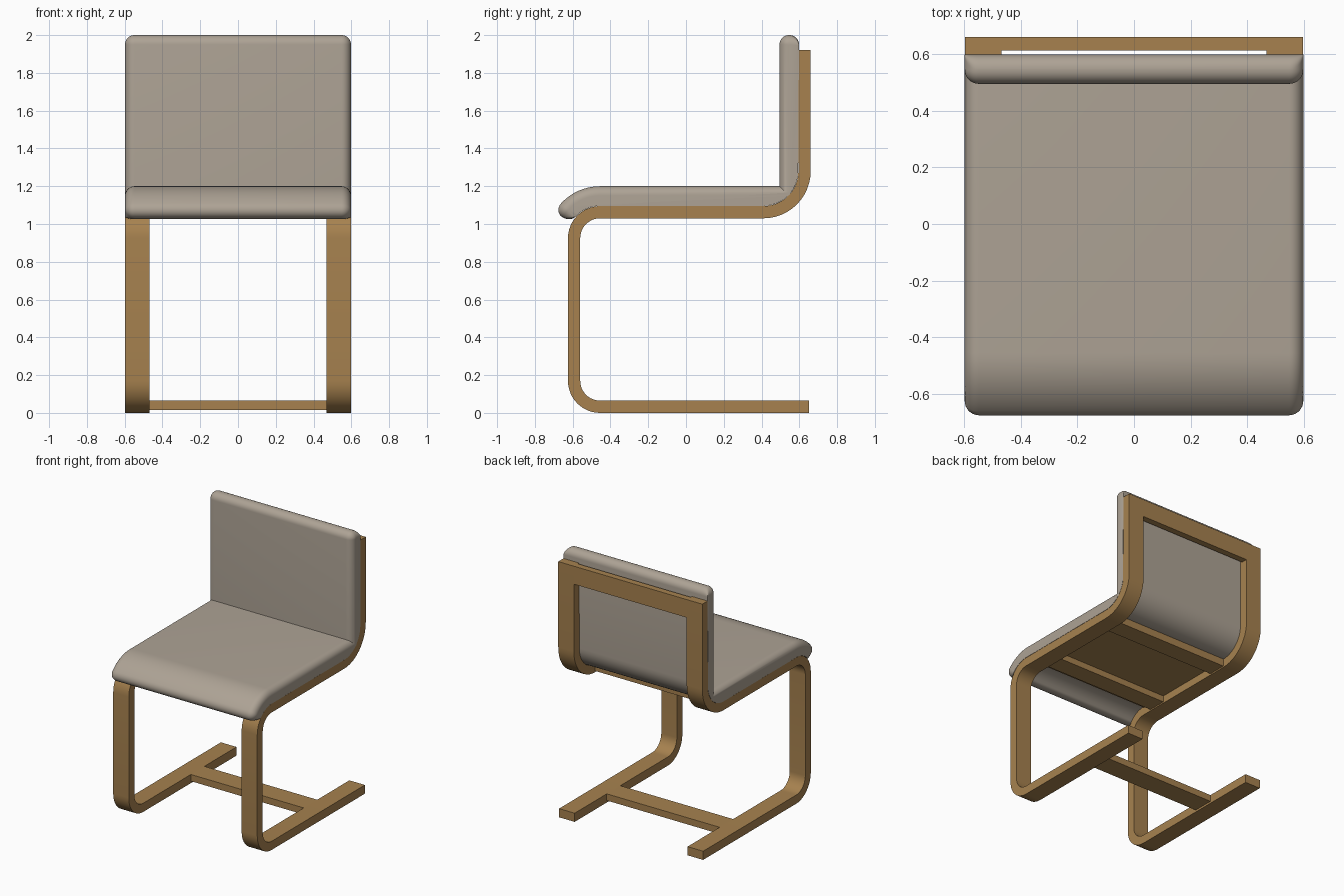
import bpy, bmesh, math
from math import sin, cos, pi, radians

if "Cube" in bpy.data.objects:
    bpy.data.objects.remove(bpy.data.objects["Cube"])


def material(name, rgb):
    m = bpy.data.materials.new(name)
    m.diffuse_color = (*rgb, 1)
    m.use_nodes = True
    m.node_tree.nodes["Principled BSDF"].inputs["Base Color"].default_value = m.diffuse_color
    return m


wood = material("oak wood", (0.385, 0.222, 0.078))
fabric = material("warm grey fabric", (0.42, 0.365, 0.30))


def loft(name, rings, mat):
    """Skin a list of (x, [(y, z), ...]) profiles and cap both ends."""
    bm = bmesh.new()
    loops = [[bm.verts.new((x, y, z)) for y, z in pts] for x, pts in rings]
    n = len(loops[0])
    for a, b in zip(loops, loops[1:]):
        for i in range(n):
            j = (i + 1) % n
            bm.faces.new((a[i], a[j], b[j], b[i]))
    bm.faces.new(loops[0])
    bm.faces.new(loops[-1])
    bmesh.ops.recalc_face_normals(bm, faces=bm.faces)
    me = bpy.data.meshes.new(name)
    bm.to_mesh(me)
    bm.free()
    me.materials.append(mat)
    ob = bpy.data.objects.new(name, me)
    bpy.context.collection.objects.link(ob)
    bpy.ops.object.select_all(action='DESELECT')
    ob.select_set(True)
    bpy.context.view_layer.objects.active = ob
    bpy.ops.object.shade_smooth_by_angle(angle=radians(32))
    return ob


def arc(cy, cz, r, a0, a1, n=12):
    return [(cy + r * cos(radians(a0 + (a1 - a0) * i / n)),
             cz + r * sin(radians(a0 + (a1 - a0) * i / n))) for i in range(n + 1)]


def box(name, x, y0, y1, z0, z1, mat):
    loft(name, [(s * x, [(y0, z0), (y1, z0), (y1, z1), (y0, z1)]) for s in (-1, 1)], mat)


# Bent wood side frames: one strip running foot, leg, seat rail and back post
def frame_side(off):
    """off = 0 for the foot's underside face, 0.065 for the opposite face."""
    return ([(0.65, off)]
            + arc(-0.455, 0.17, 0.17 - off, 270, 180)
            + arc(-0.455, 0.925, 0.17 - off, 180, 90)
            + arc(0.41, 1.28, 0.185 + off, 270, 360)
            + [(0.595 + off, 1.92)])


frame = frame_side(0) + frame_side(0.065)[::-1]
for side, s in (("left", -1), ("right", 1)):
    loft(side + "_frame", [(s * 0.468, frame), (s * 0.597, frame)], wood)

# Cross bars and seat board
box("foot_bar", 0.47, 0.11, 0.27, 0.015, 0.065, wood)
box("back_bar", 0.47, 0.612, 0.66, 1.785, 1.92, wood)
box("seat_bar_front", 0.47, -0.38, -0.24, 1.04, 1.09, wood)
box("seat_bar_rear", 0.47, 0.27, 0.41, 1.04, 1.09, wood)
box("seat_board", 0.48, -0.45, 0.41, 1.087, 1.098, wood)


# Cushion: seat rolled over the front bend, back rising from a crisp corner
def front(r, s):
    t = s / 0.23
    return (-0.455 - r * sin(t), 0.92 + r * cos(t))


def cushion_profile(d):
    c = max(0.05 - d, 0.006)
    ro, ri, end = 0.28 - d, 0.176, 0.24 - d
    pts = [(0.495 + d, 1.2 - d)]
    pts += [front(ro, (end - c) * i / 8) for i in range(8)]
    pts += [front(r, s) for s, r in arc(end - c, ro - c, c, 90, 0, 8)]
    pts += [front(r, s) for s, r in arc(end - c, ri + c, c, 0, -90, 8)]
    pts += [front(ri, (end - c) * i / 8) for i in range(7, -1, -1)]
    pts += arc(0.41, 1.28, 0.184, 270, 360)
    pts += arc(0.598 - c, 2 - d - c, c, 0, 90, 8)
    pts += arc(0.495 + d + c, 2 - d - c, c, 90, 180, 8)
    return pts


R = 0.05
half = [(0.548 + R * sin(pi / 2 * i / 8), cushion_profile(R * (1 - cos(pi / 2 * i / 8))))
        for i in range(9)]
loft("cushion", [(-x, p) for x, p in half[::-1]] + half, fabric)
